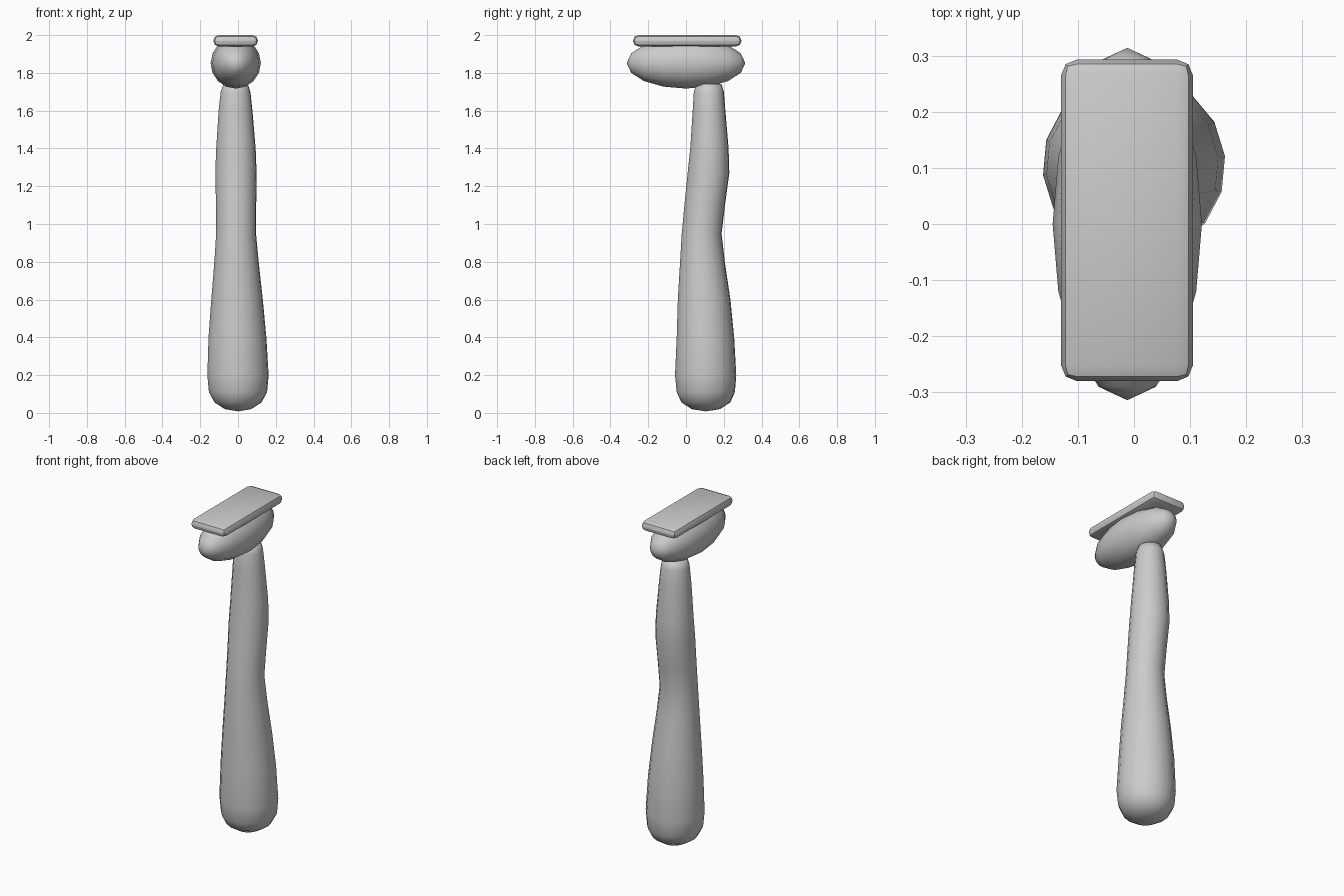
import bpy
import bmesh
from math import cos, sin, pi, radians
from mathutils import Matrix, Vector

cube = bpy.data.objects.get("Cube")
if cube:
    bpy.data.objects.remove(cube, do_unlink=True)

grey = bpy.data.materials.new("plain grey")
grey.use_nodes = True
colour = (0.6, 0.6, 0.6, 1)
grey.diffuse_color = colour
grey.node_tree.nodes["Principled BSDF"].inputs["Base Color"].default_value = colour


def make_object(name, bm, angle):
    bmesh.ops.recalc_face_normals(bm, faces=bm.faces[:])
    mesh = bpy.data.meshes.new(name)
    bm.to_mesh(mesh)
    bm.free()
    mesh.materials.append(grey)
    obj = bpy.data.objects.new(name, mesh)
    bpy.context.collection.objects.link(obj)
    bpy.ops.object.select_all(action="DESELECT")
    obj.select_set(True)
    bpy.context.view_layer.objects.active = obj
    bpy.ops.object.shade_smooth_by_angle(angle=radians(angle))
    return obj


# Handle: rings of (height, x centre, x radius, y centre, y radius)
SIDES = 16
rings = [
    (0.02, 0, 0.07, 0.105, 0.075),
    (0.055, 0, 0.125, 0.105, 0.13),
    (0.11, 0, 0.155, 0.105, 0.155),
    (0.2, 0, 0.163, 0.104, 0.163),
    (0.4, -0.003, 0.154, 0.103, 0.153),
    (0.6, -0.005, 0.137, 0.096, 0.14),
    (0.8, -0.008, 0.118, 0.087, 0.119),
    (0.95, -0.01, 0.106, 0.083, 0.106),
    (1.1, -0.01, 0.107, 0.099, 0.108),
    (1.27, -0.011, 0.11, 0.119, 0.111),
    (1.4, -0.011, 0.105, 0.124, 0.102),
    (1.6, -0.013, 0.09, 0.122, 0.087),
    (1.7, -0.013, 0.079, 0.121, 0.08),
    (1.74, -0.013, 0.065, 0.121, 0.067),
]
bm = bmesh.new()
loops = []
for z, cx, rx, cy, ry in rings:
    angles = [2 * pi * i / SIDES + radians(6) for i in range(SIDES)]
    loops.append([bm.verts.new((cx + rx * cos(a), cy + ry * sin(a), z)) for a in angles])
for low, high in zip(loops, loops[1:]):
    for i in range(SIDES):
        j = (i + 1) % SIDES
        bm.faces.new((low[i], low[j], high[j], high[i]))
for loop, tip in ((loops[0], (0, 0.105, 0.008)), (loops[-1], (-0.013, 0.121, 1.757))):
    centre = bm.verts.new(tip)
    for i in range(SIDES):
        bm.faces.new((loop[i], loop[(i + 1) % SIDES], centre))
make_object("handle", bm, 60)

# Head: ellipsoid with its poles at the front and back
bm = bmesh.new()
bmesh.ops.create_uvsphere(bm, u_segments=16, v_segments=8, radius=1)
bmesh.ops.rotate(bm, verts=bm.verts[:], matrix=Matrix.Rotation(pi / 2, 3, "X"))
bmesh.ops.scale(bm, verts=bm.verts[:], vec=(0.133, 0.314, 0.135))
bmesh.ops.translate(bm, verts=bm.verts[:], vec=(-0.012, 0, 1.852))
make_object("head", bm, 75)

# Blade plate: slab with rounded edges
bm = bmesh.new()
bmesh.ops.create_cube(bm, size=1)
bmesh.ops.scale(bm, verts=bm.verts[:], vec=(0.235, 0.573, 0.06))
bmesh.ops.bevel(bm, geom=bm.edges[:], offset=0.028, segments=2, profile=0.5, affect="EDGES")
bmesh.ops.translate(bm, verts=bm.verts[:], vec=Vector((-0.0125, 0.0065, 1.97)))
make_object("blade_plate", bm, 30)
